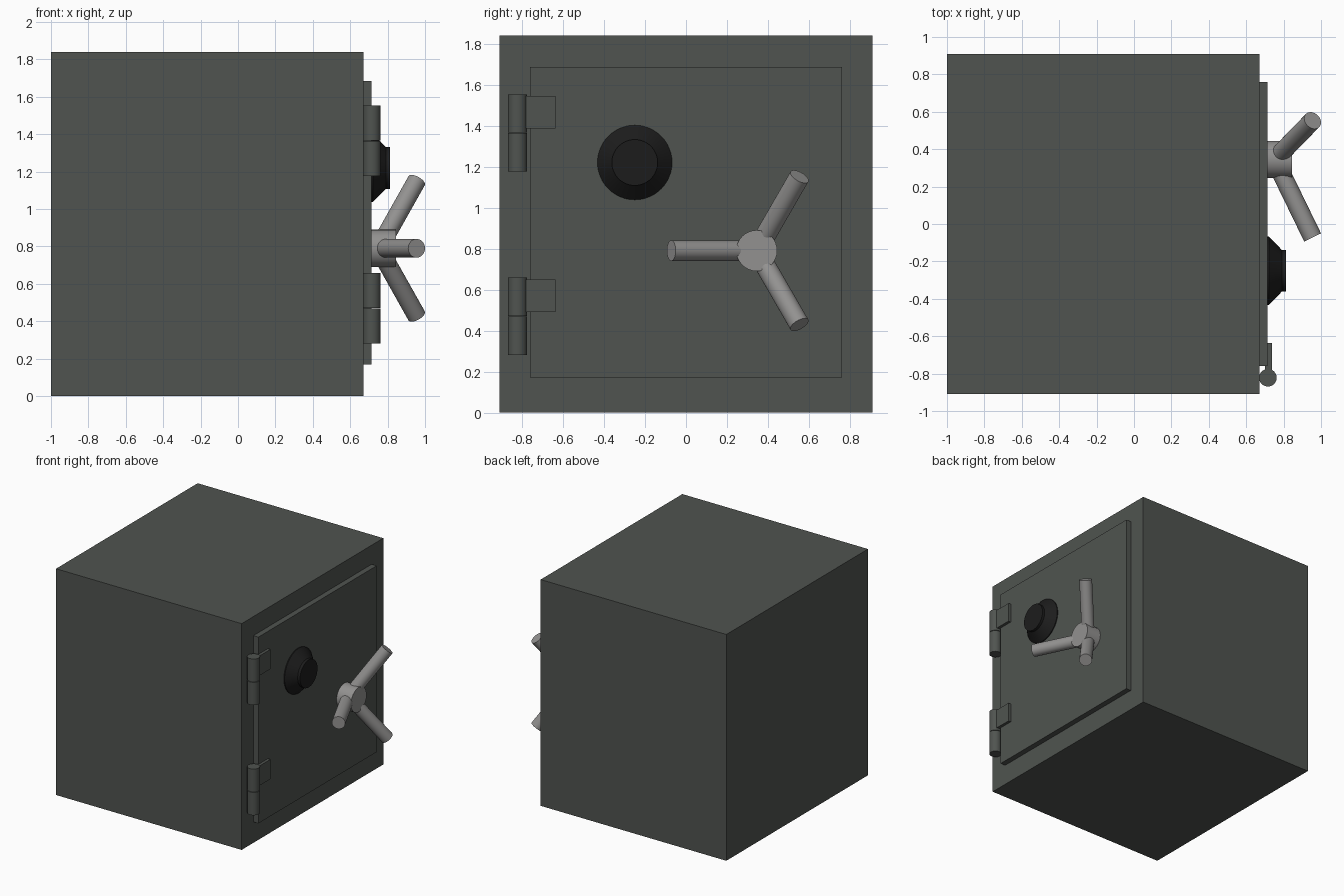
import bpy, bmesh, math
from mathutils import Vector

if "Cube" in bpy.data.objects:
    bpy.data.objects.remove(bpy.data.objects["Cube"])


def material(name, color):
    m = bpy.data.materials.new(name)
    m.diffuse_color = (*color, 1)
    m.use_nodes = True
    m.node_tree.nodes["Principled BSDF"].inputs["Base Color"].default_value = m.diffuse_color
    return m


PAINT = material("dark_green_grey_paint", (0.08, 0.088, 0.08))
BLACK = material("black_plastic", (0.012, 0.012, 0.012))
STEEL = material("steel", (0.29, 0.285, 0.28))


def add_object(name, bm, mat, smooth=False):
    bmesh.ops.recalc_face_normals(bm, faces=bm.faces)
    me = bpy.data.meshes.new(name)
    bm.to_mesh(me)
    bm.free()
    ob = bpy.data.objects.new(name, me)
    bpy.context.collection.objects.link(ob)
    me.materials.append(mat)
    if smooth:
        bpy.ops.object.select_all(action='DESELECT')
        ob.select_set(True)
        bpy.context.view_layer.objects.active = ob
        bpy.ops.object.shade_smooth_by_angle(angle=math.radians(30))
    return ob


def box(name, lo, hi, mat):
    lo, hi = Vector(lo), Vector(hi)
    bm = bmesh.new()
    bmesh.ops.create_cube(bm, size=1)
    for v in bm.verts:
        v.co = (lo + hi) / 2 + v.co * (hi - lo)
    return add_object(name, bm, mat)


def lathe(name, start, direction, profile, mat, sides=32):
    """Closed round solid: profile holds (distance along axis, radius)."""
    turn = Vector(direction).to_track_quat('Z', 'Y')
    bm = bmesh.new()
    rings = [[bm.verts.new(Vector(start) + turn @ Vector(
        (r * math.cos(math.tau * i / sides), r * math.sin(math.tau * i / sides), d)))
        for i in range(sides)] for d, r in profile]
    for a, b in zip(rings, rings[1:]):
        for i in range(sides):
            j = (i + 1) % sides
            bm.faces.new((a[i], a[j], b[j], b[i]))
    bm.faces.new(rings[0])
    bm.faces.new(rings[-1])
    return add_object(name, bm, mat, smooth=True)


# Body and raised door on the +x side
box("safe_body", (-1, -0.91, 0), (0.67, 0.91, 1.84), PAINT)
box("door", (0.65, -0.76, 0.17), (0.715, 0.76, 1.685), PAINT)

# Two hinges: split barrel and a leaf on the door
for label, z in (("lower", 0.47), ("upper", 1.365)):
    for part, z0 in (("bottom", z - 0.188), ("top", z + 0.002)):
        lathe(f"{label}_hinge_barrel_{part}", (0.716, -0.822, z0), (0, 0, 1),
              [(0, 0.047), (0.186, 0.047)], PAINT)
    box(f"{label}_hinge_leaf", (0.70, -0.80, z + 0.02), (0.738, -0.637, z + 0.18), PAINT)

# Combination dial
lathe("combination_dial", (0.71, -0.25, 1.22), (1, 0, 0),
      [(0, 0.182), (0.012, 0.182), (0.08, 0.112), (0.102, 0.112)], BLACK, 48)

# Three-spoke handle
HUB = Vector((0.71, 0.345, 0.79))
lathe("handle_hub", HUB, (1, 0, 0), [(0, 0.1), (0.135, 0.1)], STEEL)
for n in range(3):
    a = math.radians(60 + 120 * n)
    out = Vector((0, math.cos(a), math.sin(a)))
    base = HUB + Vector((0.042, 0, 0))
    tip = HUB + Vector((0.245, 0, 0)) + out * 0.417
    lathe(f"handle_spoke_{n + 1}", base, tip - base,
          [(0, 0.05), ((tip - base).length, 0.05)], STEEL)
